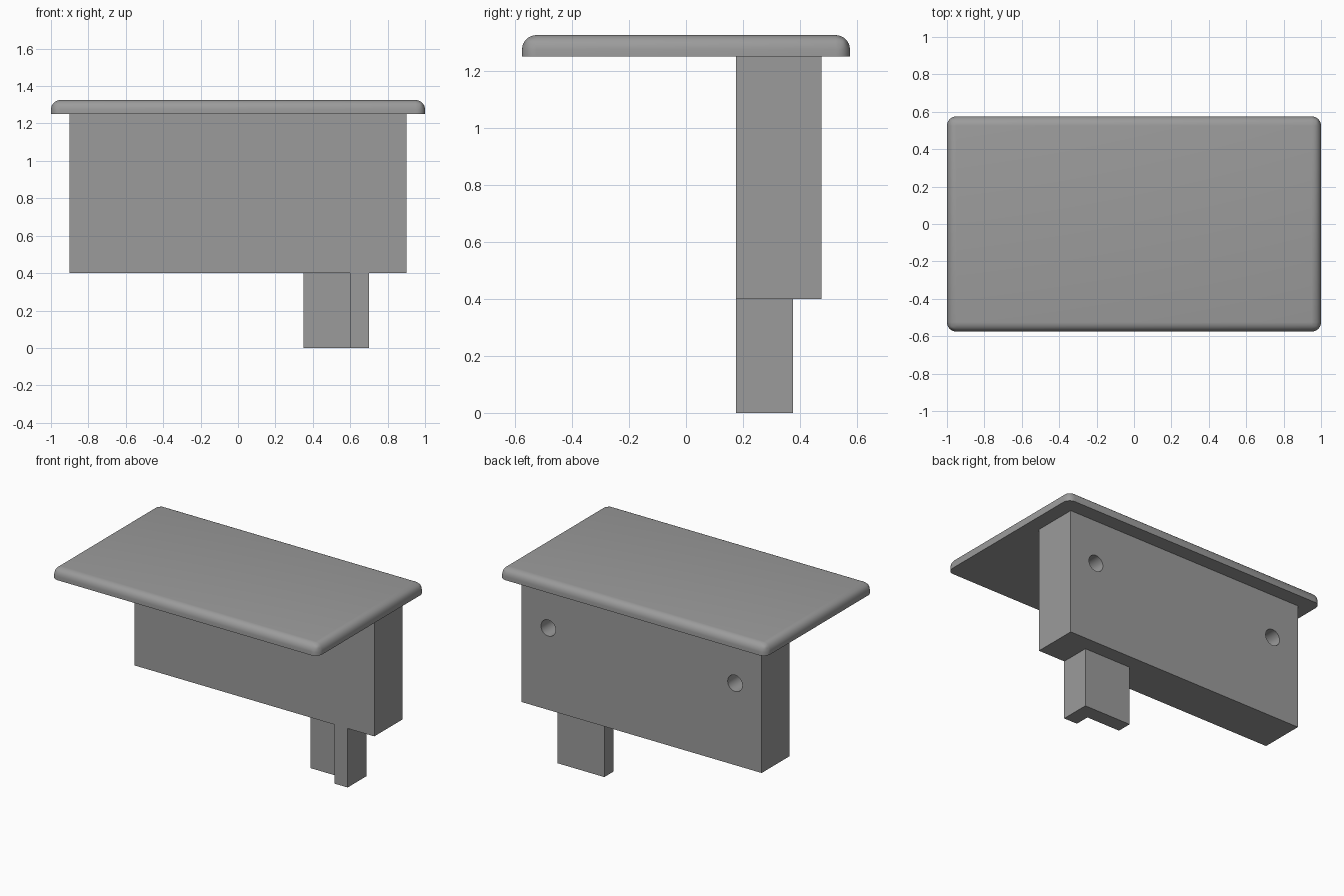
import bpy, bmesh, math
from mathutils import Matrix

if "Cube" in bpy.data.objects:
    bpy.data.objects.remove(bpy.data.objects["Cube"])

grey = bpy.data.materials.new("plain_grey")
grey.diffuse_color = (0.33, 0.33, 0.33, 1)
grey.use_nodes = True
grey.node_tree.nodes["Principled BSDF"].inputs["Base Color"].default_value = grey.diffuse_color


def add_object(name, bm):
    bmesh.ops.recalc_face_normals(bm, faces=bm.faces)
    mesh = bpy.data.meshes.new(name)
    bm.to_mesh(mesh)
    bm.free()
    mesh.materials.append(grey)
    ob = bpy.data.objects.new(name, mesh)
    bpy.context.collection.objects.link(ob)
    return ob


def prism(points, z0, z1):
    """Extrude a flat outline from z0 up to z1."""
    bm = bmesh.new()
    base = bm.faces.new([bm.verts.new((x, y, z0)) for x, y in points])
    up = bmesh.ops.extrude_face_region(bm, geom=[base])["geom"]
    for v in up:
        if isinstance(v, bmesh.types.BMVert):
            v.co.z = z1
    if not any(f.normal.z < -0.5 and f.calc_center_median().z < z0 + 1e-4 for f in bm.faces):
        bmesh.ops.recalc_face_normals(bm, faces=bm.faces)
    return bm


def rect(x0, x1, y0, y1):
    return [(x0, y0), (x1, y0), (x1, y1), (x0, y1)]


def smooth(ob):
    bpy.ops.object.select_all(action='DESELECT')
    ob.select_set(True)
    bpy.context.view_layer.objects.active = ob
    bpy.ops.object.shade_smooth_by_angle(angle=math.radians(30))


LEG_TOP, BODY_TOP, TOP = 0.40, 1.25, 1.325

# Tabletop: rounded on the upper rim and upright corners, sharp underneath
bm = prism(rect(-1, 1, -0.575, 0.575), BODY_TOP, TOP)
rim = [e for e in bm.edges if max(v.co.z for v in e.verts) > TOP - 1e-4]
bmesh.ops.bevel(bm, geom=rim, offset=0.05, offset_type='OFFSET',
                segments=8, profile=0.5, affect='EDGES')
smooth(add_object("tabletop", bm))

# Upright block with two blind round holes in its back face
block = add_object("upright_block", prism(rect(-0.9, 0.9, 0.175, 0.475), LEG_TOP, BODY_TOP))
bm = bmesh.new()
for x in (-0.7, 0.7):
    bmesh.ops.create_cone(bm, cap_ends=True, segments=32, radius1=0.055, radius2=0.055, depth=0.4,
                          matrix=Matrix.Translation((x, 0.475, 0.955)) @ Matrix.Rotation(math.pi / 2, 4, 'X'))
cutter = add_object("hole_cutter", bm)
cutter.hide_render = True
cut = block.modifiers.new("holes", 'BOOLEAN')
cut.operation = 'DIFFERENCE'
cut.solver = 'EXACT'
cut.object = cutter
bpy.context.view_layer.objects.active = block
bpy.ops.object.modifier_apply(modifier=cut.name)
bpy.data.objects.remove(cutter)
smooth(block)

# L-shaped leg under the block
add_object("angle_leg", prism([(0.35, 0.275), (0.6, 0.275), (0.6, 0.175),
                               (0.7, 0.175), (0.7, 0.375), (0.35, 0.375)], 0, LEG_TOP))
